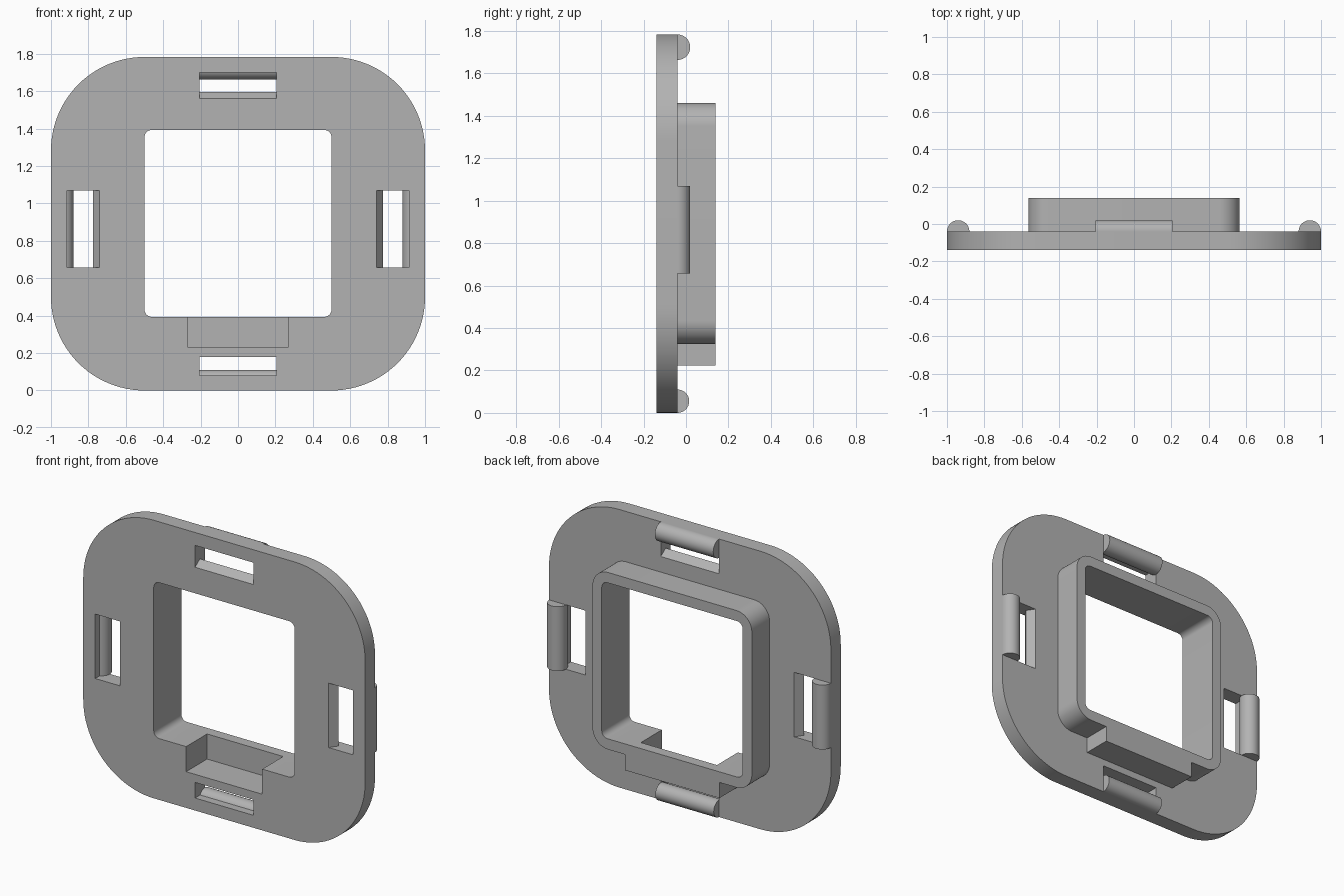
import bpy, math
from mathutils import Vector

cube = bpy.data.objects.get("Cube")
if cube:
    bpy.data.objects.remove(cube, do_unlink=True)

GREY = (0.45, 0.45, 0.45, 1)
mat = bpy.data.materials.new("plain grey")
mat.use_nodes = True
mat.diffuse_color = GREY
mat.node_tree.nodes["Principled BSDF"].inputs["Base Color"].default_value = GREY

FRONT, BACK, RIM = -0.14, -0.04, 0.14   # plate front, plate back, collar end
HEIGHT = 1.783


def prism(name, ring, offset):
    """Solid made by sweeping a closed ring of points along an offset."""
    n = len(ring)
    verts = [Vector(p) for p in ring]
    verts += [v + Vector(offset) for v in verts]
    faces = [range(n), range(2 * n - 1, n - 1, -1)]
    faces += [(i, i + n, (i + 1) % n + n, (i + 1) % n) for i in range(n)]
    mesh = bpy.data.meshes.new(name)
    mesh.from_pydata(verts, [], [tuple(f) for f in faces])
    mesh.materials.append(mat)
    ob = bpy.data.objects.new(name, mesh)
    bpy.context.collection.objects.link(ob)
    bpy.context.view_layer.objects.active = ob
    bpy.ops.object.select_all(action='DESELECT')
    ob.select_set(True)
    bpy.ops.object.mode_set(mode='EDIT')
    bpy.ops.mesh.select_all(action='SELECT')
    bpy.ops.mesh.normals_make_consistent(inside=False)
    bpy.ops.object.mode_set(mode='OBJECT')
    return ob


def block(name, x0, x1, z0, z1, y0, y1, r=0, steps=16):
    """Upright slab with optional rounded corners."""
    if r:
        ring = []
        corners = [(x1 - r, z1 - r), (x0 + r, z1 - r), (x0 + r, z0 + r), (x1 - r, z0 + r)]
        for q, (cx, cz) in enumerate(corners):
            for i in range(steps + 1):
                a = (q + i / steps) * math.pi / 2
                ring.append((cx + r * math.cos(a), y0, cz + r * math.sin(a)))
    else:
        ring = [(x0, y0, z0), (x1, y0, z0), (x1, y0, z1), (x0, y0, z1)]
    return prism(name, ring, (0, y1 - y0, 0))


def combine(ob, other, operation):
    mod = ob.modifiers.new("combine", 'BOOLEAN')
    mod.operation, mod.object, mod.solver = operation, other, 'EXACT'
    bpy.context.view_layer.objects.active = ob
    bpy.ops.object.modifier_apply(modifier=mod.name)
    bpy.data.objects.remove(other, do_unlink=True)


def smooth(ob):
    bpy.ops.object.select_all(action='DESELECT')
    ob.select_set(True)
    bpy.context.view_layer.objects.active = ob
    bpy.ops.object.shade_smooth_by_angle(angle=math.radians(30))


# Plate, with the collar and the pocket housing standing on its back
frame = block("frame", -1, 1, 0, HEIGHT, FRONT, BACK, 0.5, 24)
combine(frame, block("collar", -0.565, 0.565, 0.325, 1.46, BACK - 0.03, RIM, 0.11), 'UNION')
combine(frame, block("housing", -0.335, 0.335, 0.224, 0.36, BACK - 0.03, RIM), 'UNION')

# Window, front pocket and the four slots
combine(frame, block("window", -0.5, 0.5, 0.393, 1.393, -0.3, 0.3, 0.04, 8), 'DIFFERENCE')
combine(frame, block("pocket", -0.27, 0.27, 0.232, 0.45, -0.3, 0.072), 'DIFFERENCE')
SIDE0, SIDE1, HALF = 0.657, 1.07, 0.207
slots = [(-HALF, HALF, 1.56, 1.70), (-HALF, HALF, 0.08, 0.18),
         (0.74, 0.915, SIDE0, SIDE1), (-0.915, -0.74, SIDE0, SIDE1)]
for s in slots:
    combine(frame, block("slot", *s, -0.3, 0.05), 'DIFFERENCE')
smooth(frame)


# Round latch bars behind the outer edge of each slot
def latch(name, centre, r, offset):
    ring = []
    for i in range(32):
        a = i * math.tau / 32
        u, y = r * math.cos(a), BACK + r * math.sin(a)
        if offset[0]:
            ring.append((-HALF, y, centre + u))
        else:
            ring.append((centre + u, y, SIDE0))
    smooth(prism(name, ring, offset))


ALONG_X, ALONG_Z = (2 * HALF, 0, 0), (0, 0, SIDE1 - SIDE0)
latch("top_latch", HEIGHT - 0.06, 0.06, ALONG_X)
latch("bottom_latch", 0.055, 0.055, ALONG_X)
latch("left_latch", 0.94, 0.06, ALONG_Z)
latch("right_latch", -0.94, 0.06, ALONG_Z)

# Pointed ridges on the inner wall of the top and side slots
MID, CREST = (FRONT + BACK) / 2, 0.035
prism("top_ridge", [(-HALF, FRONT, 1.56), (-HALF, BACK, 1.56),
                    (-HALF, MID, 1.56 + CREST)], ALONG_X)
for name, s in (("left_ridge", 1), ("right_ridge", -1)):
    prism(name, [(s * 0.74, FRONT, SIDE0), (s * 0.74, BACK, SIDE0),
                 (s * (0.74 + CREST), MID, SIDE0)], ALONG_Z)
